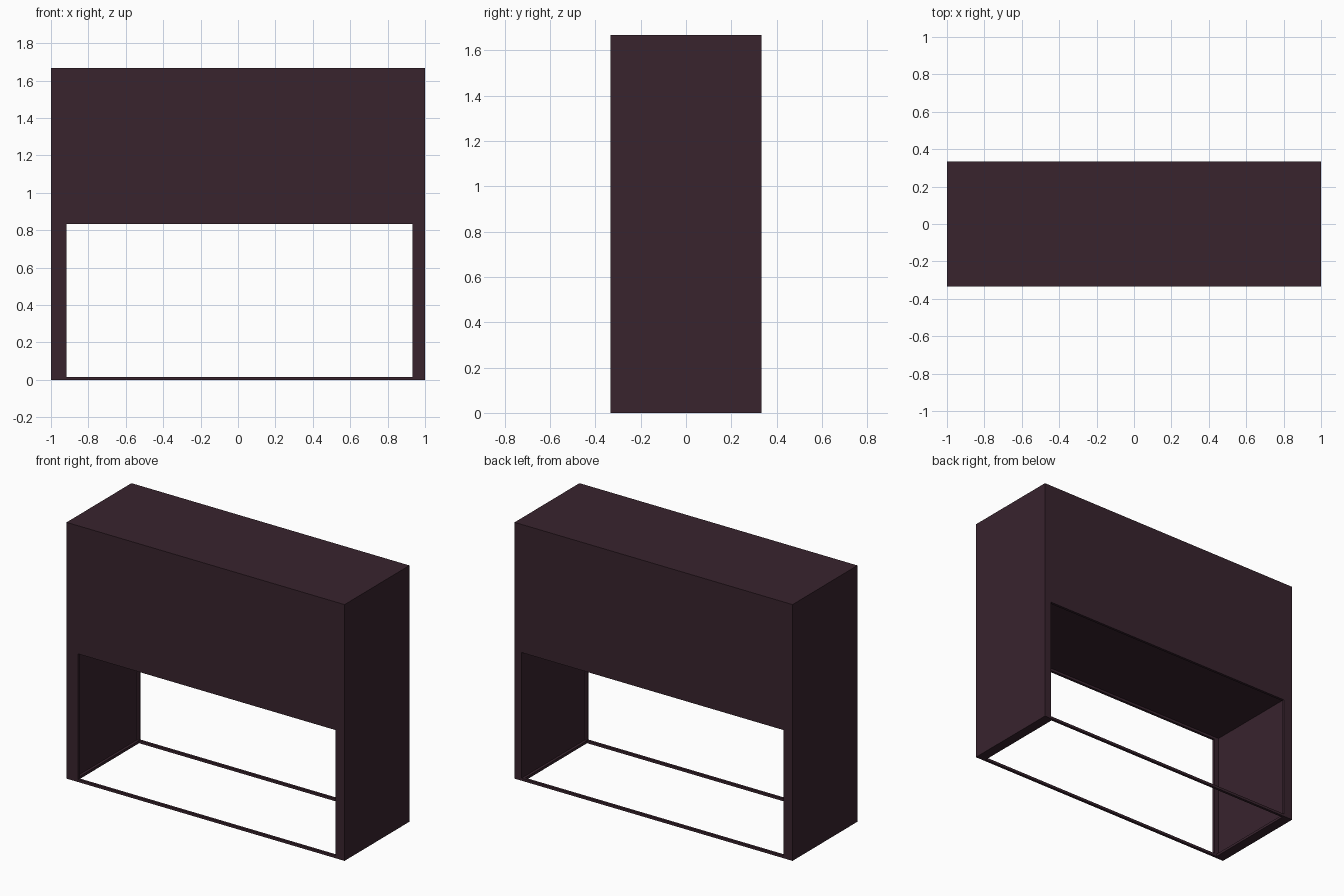
import bpy
import bmesh

if "Cube" in bpy.data.objects:
    bpy.data.objects.remove(bpy.data.objects["Cube"])

U = 1 / 60          # modelling grid: the body is 120 x 40 x 100 units

wood = bpy.data.materials.new("dark plum brown")
wood.diffuse_color = (0.04, 0.017, 0.027, 1)
wood.use_nodes = True
wood.node_tree.nodes["Principled BSDF"].inputs["Base Color"].default_value = wood.diffuse_color


def finish(name, bm):
    mesh = bpy.data.meshes.new(name)
    bmesh.ops.recalc_face_normals(bm, faces=bm.faces)
    bm.to_mesh(mesh)
    bm.free()
    mesh.materials.append(wood)
    obj = bpy.data.objects.new(name, mesh)
    bpy.context.collection.objects.link(obj)
    return obj


def box(name, x, y, z):
    """Box from (min, max) ranges in grid units."""
    bm = bmesh.new()
    bmesh.ops.create_cube(bm, size=1)
    for v in bm.verts:
        v.co = [r[1 if c > 0 else 0] * U for c, r in zip(v.co, (x, y, z))]
    return finish(name, bm)


def frame_panel(name, y0, left, right):
    """One-unit-thick panel with a rectangular opening low down."""
    outer = [(-60, 0), (60, 0), (60, 100), (-60, 100)]
    inner = [(left, 1), (right, 1), (right, 50), (left, 50)]
    bm = bmesh.new()
    o = [bm.verts.new((x * U, y0 * U, z * U)) for x, z in outer]
    i = [bm.verts.new((x * U, y0 * U, z * U)) for x, z in inner]
    faces = [bm.faces.new((o[k], o[(k + 1) % 4], i[(k + 1) % 4], i[k]))
             for k in range(4)]
    # thicken the ring of faces into a closed solid
    geo = bmesh.ops.extrude_face_region(bm, geom=faces, use_keep_orig=True)
    for e in geo["geom"]:
        if isinstance(e, bmesh.types.BMVert):
            e.co.y += U
    return finish(name, bm)


# Front and back panels, openings slightly offset from each other
frame_panel("front_panel", -20, -55, 56)
frame_panel("back_panel", 19, -56, 57)

# Side walls between the panels
box("left_wall", (-60, -57), (-19, 19), (0, 100))
box("right_wall", (57, 60), (-19, 19), (0, 100))

# Upper body, its underside slightly above the panel edges
box("upper_body", (-57, 57), (-19, 19), (51, 100))

# Narrow sills at the foot of each side wall
box("left_sill", (-57, -56), (-19, 19), (0, 1))
box("right_sill", (56, 57), (-19, 19), (0, 1))
